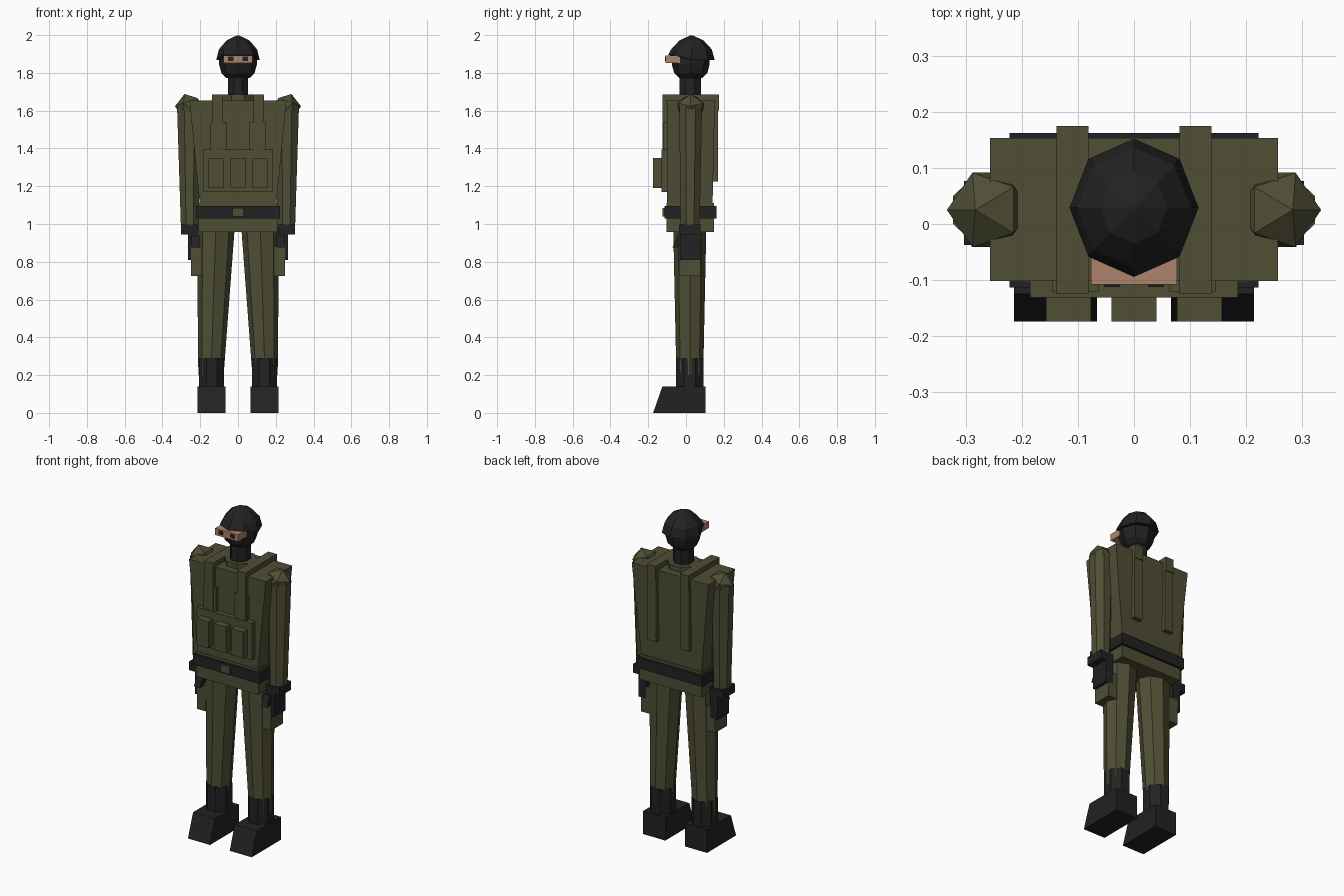
import bpy, bmesh, math
from mathutils import Matrix, Vector

if "Cube" in bpy.data.objects:
    bpy.data.objects.remove(bpy.data.objects["Cube"])


def material(name, rgb):
    m = bpy.data.materials.new(name)
    m.diffuse_color = (*rgb, 1)
    m.use_nodes = True
    m.node_tree.nodes["Principled BSDF"].inputs["Base Color"].default_value = m.diffuse_color
    return m


OLIVE = material("olive cloth", (0.078, 0.077, 0.036))
BLACK = material("black gear", (0.016, 0.016, 0.017))
SKIN = material("skin", (0.43, 0.23, 0.15))


def finish(name, bm, mat):
    bmesh.ops.recalc_face_normals(bm, faces=bm.faces)
    me = bpy.data.meshes.new(name)
    bm.to_mesh(me)
    bm.free()
    me.materials.append(mat)
    ob = bpy.data.objects.new(name, me)
    bpy.context.collection.objects.link(ob)
    return ob


def loft(name, rings, mat):
    """Skin a stack of equal-length rings and cap both ends."""
    bm = bmesh.new()
    loops = [[bm.verts.new(p) for p in r] for r in rings]
    n = len(loops[0])
    for a, b in zip(loops, loops[1:]):
        for i in range(n):
            j = (i + 1) % n
            bm.faces.new((a[i], a[j], b[j], b[i]))
    bm.faces.new(loops[0][::-1])
    bm.faces.new(loops[-1])
    return finish(name, bm, mat)


def rect(x0, x1, y0, y1, z):
    return [(x0, y0, z), (x1, y0, z), (x1, y1, z), (x0, y1, z)]


def box(name, x, y, z, mat):
    return loft(name, [rect(*x, *y, z[0]), rect(*x, *y, z[1])], mat)


def ring(cx, cy, z, rx, ry, n=8, turn=0.0):
    return [(cx + rx * math.cos(turn + math.tau * i / n),
             cy + ry * math.sin(turn + math.tau * i / n), z) for i in range(n)]


def span(s, a, b):
    """Left-right range on side s."""
    return tuple(sorted((s * a, s * b)))


HALF = math.pi / 8
CY = 0.025

# Torso, hips and belt
loft("torso", [rect(-0.20, 0.20, -0.10, 0.14, 1.08),
               rect(-0.257, 0.257, -0.102, 0.153, 1.655)], OLIVE)
box("hips", (-0.208, 0.208), (-0.103, 0.147), (0.957, 1.11), OLIVE)
box("belt", (-0.222, 0.222), (-0.113, 0.162), (1.03, 1.095), BLACK)
box("belt_buckle", (-0.03, 0.03), (-0.125, -0.10), (1.04, 1.085), OLIVE)

# Chest rig with three pouches
box("chest_panel", (-0.185, 0.185), (-0.131, -0.09), (1.17, 1.395), OLIVE)
for i, x in enumerate((-0.117, 0, 0.117)):
    box(f"chest_pouch_{i + 1}", (x - 0.04, x + 0.04), (-0.174, -0.12), (1.19, 1.35), OLIVE)

# Collar, neck and head
loft("collar", [ring(0, CY, z, 0.09, 0.09, 8, HALF) for z in (1.62, 1.685)], OLIVE)
loft("neck", [ring(0, 0.022, z, 0.058, 0.062, 8, HALF) for z in (1.64, 1.83)], BLACK)
loft("masked_head", [ring(0, CY, z, r, r) for z, r in
                     ((1.772, 0.06), (1.80, 0.088), (1.845, 0.10), (1.90, 0.10))], BLACK)

# Helmet: faceted dome, raised slightly at the brow
brim = [(x, y, 1.895 if y < -0.05 else 1.868) for x, y, _ in ring(0, 0.029, 0, 0.115, 0.123)]
dome = [ring(0, 0.029, z, r, r * 1.06) for z, r in
        ((1.925, 0.101), (1.972, 0.06), (1.999, 0.004))]
loft("helmet", [brim] + dome, BLACK)

# Exposed face strip and eyes
box("face_strip", (-0.077, 0.077), (-0.108, -0.03), (1.852, 1.893), SKIN)

for s, side in ((-1, "left"), (1, "right")):
    box(f"{side}_eye", span(s, 0.025, 0.053), (-0.112, -0.105), (1.864, 1.886), BLACK)

    # Harness strap: over the shoulder, down the front and down the back
    box(f"{side}_strap_top", span(s, 0.081, 0.138), (-0.125, 0.175), (1.60, 1.685), OLIVE)
    box(f"{side}_strap_front", span(s, 0.081, 0.138), (-0.125, -0.09), (1.38, 1.61), OLIVE)
    box(f"{side}_strap_pad", span(s, 0.062, 0.146), (-0.12, -0.09), (1.38, 1.54), OLIVE)
    box(f"{side}_strap_back", span(s, 0.081, 0.138), (0.12, 0.17), (1.225, 1.61), OLIVE)

    # Shoulder cap tilted outward
    bm = bmesh.new()
    bmesh.ops.create_icosphere(bm, subdivisions=1, radius=0.078)
    m = (Matrix.Translation(Vector((s * 0.256, CY, 1.615)))
         @ Matrix.Scale(s, 4, (1, 0, 0)) @ Matrix.Rotation(math.radians(20), 4, 'Y'))
    bmesh.ops.transform(bm, matrix=m, verts=bm.verts)
    finish(f"{side}_shoulder", bm, OLIVE)

    # Arm, glove and thumb
    loft(f"{side}_arm", [ring(s * 0.256, 0.021, 0.98, 0.05, 0.055, 8, HALF),
                         ring(s * 0.258, CY, 1.62, 0.07, 0.065, 8, HALF)], OLIVE)
    box(f"{side}_glove_cuff", span(s, 0.215, 0.303), (-0.037, 0.077), (0.945, 0.997), BLACK)
    box(f"{side}_hand", span(s, 0.215, 0.266), (-0.033, 0.077), (0.81, 0.95), BLACK)
    loft(f"{side}_thumb", [rect(*span(s, 0.205, 0.245), -0.072, -0.04, 0.875),
                           rect(*span(s, 0.205, 0.245), -0.045, -0.005, 0.94)], BLACK)

    # Leg and thigh pouch
    loft(f"{side}_leg", [ring(s * 0.143, 0.02, 0.20, 0.067, 0.071, 8),
                         ring(s * 0.117, 0.02, 1.0, 0.101, 0.088, 8)], OLIVE)
    box(f"{side}_thigh_pouch", span(s, 0.19, 0.248), (-0.038, 0.077), (0.725, 0.88), OLIVE)

    # Boot shaft and wedge-toed boot
    loft(f"{side}_boot_shaft", [ring(s * 0.14, 0.02, z, 0.072, 0.08, 8, HALF)
                                for z in (0.10, 0.29)], BLACK)
    loft(f"{side}_boot", [rect(*span(s, 0.066, 0.214), -0.174, 0.104, 0),
                          rect(*span(s, 0.066, 0.214), -0.125, 0.104, 0.14)], BLACK)
